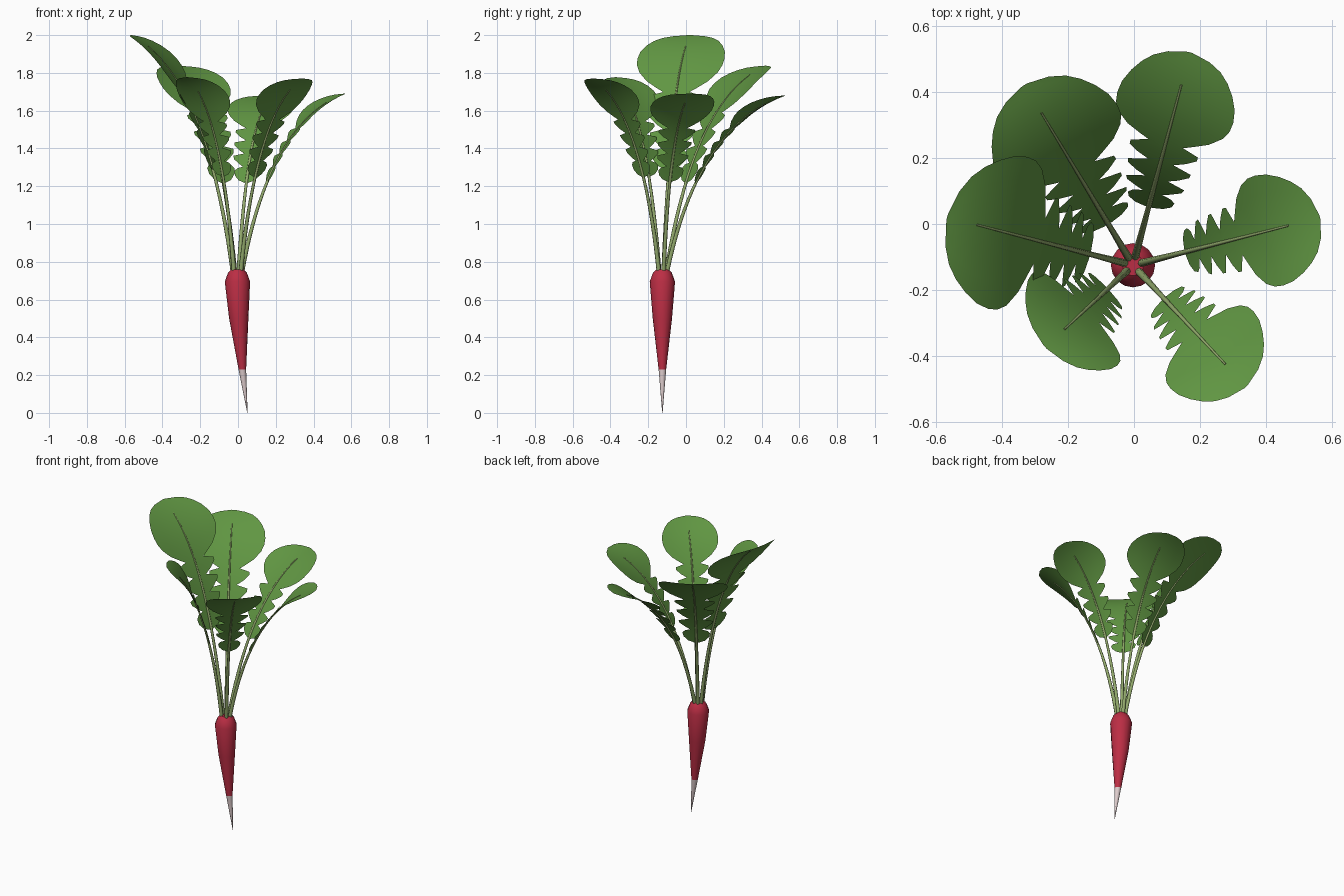
import bpy, bmesh, math
from mathutils import Vector

if "Cube" in bpy.data.objects:
    bpy.data.objects.remove(bpy.data.objects["Cube"])

CX, CY = -0.003, -0.125          # crown position


def material(name, rgb):
    m = bpy.data.materials.new(name)
    m.diffuse_color = (*rgb, 1)
    m.use_nodes = True
    m.node_tree.nodes["Principled BSDF"].inputs["Base Color"].default_value = m.diffuse_color
    return m


RED = material("root_red", (0.50, 0.027, 0.058))
PALE = material("root_tip_pale", (0.72, 0.60, 0.60))
STEM = material("stem_green", (0.29, 0.40, 0.15))
LEAF = material("leaf_green", (0.118, 0.305, 0.055))


def finish(bm, name, mats, angle=40):
    bmesh.ops.recalc_face_normals(bm, faces=bm.faces)
    me = bpy.data.meshes.new(name)
    bm.to_mesh(me)
    bm.free()
    for m in mats:
        me.materials.append(m)
    ob = bpy.data.objects.new(name, me)
    bpy.context.collection.objects.link(ob)
    bpy.context.view_layer.objects.active = ob
    ob.select_set(True)
    bpy.ops.object.shade_smooth_by_angle(angle=math.radians(angle))
    ob.select_set(False)
    return ob


def tube(bm, rings, sides):
    """rings: (centre, radius, axis_u, axis_v)"""
    loops = []
    for c, r, u, v in rings:
        loops.append([bm.verts.new(c + r * (math.cos(t) * u + math.sin(t) * v))
                      for t in (2 * math.pi * i / sides for i in range(sides))])
    for a, b in zip(loops, loops[1:]):
        for i in range(sides):
            j = (i + 1) % sides
            bm.faces.new((a[i], a[j], b[j], b[i]))
    bm.faces.new(loops[0])
    bm.faces.new(loops[-1])


# Tapered root with a pale tip
X, Y = Vector((1, 0, 0)), Vector((0, 1, 0))
root_profile = [(0.76, 0.032, -0.003), (0.742, 0.05, -0.003), (0.695, 0.067, -0.003),
                (0.5, 0.051, 0.004), (0.23, 0.02, 0.023), (0.0, 0.001, 0.05)]
bm = bmesh.new()
tube(bm, [(Vector((x, CY, z)), r, X, Y) for z, r, x in root_profile], 16)
for f in bm.faces:
    f.material_index = int(f.calc_center_median().z < 0.2)
finish(bm, "root", [RED, PALE])

# Blade half-width along its length: four lobe pairs, then a broad end lobe
OUTLINE = [(0, 0.06), (0.02, 0.24), (0.06, 0.37), (0.10, 0.40), (0.125, 0.33), (0.14, 0.17),
           (0.165, 0.30), (0.205, 0.47), (0.235, 0.50), (0.26, 0.20),
           (0.29, 0.36), (0.335, 0.53), (0.36, 0.54), (0.385, 0.22),
           (0.42, 0.42), (0.46, 0.58), (0.485, 0.58), (0.51, 0.30),
           (0.54, 0.48), (0.58, 0.70), (0.64, 0.90), (0.69, 0.98), (0.74, 1.0),
           (0.80, 0.97), (0.86, 0.87), (0.91, 0.74), (0.95, 0.58), (0.98, 0.36), (1, 0.04)]

N = 80


def spine(angle, reach, top):
    """Arching midrib as dense points, plus cumulative lengths"""
    r0, z0 = 0.025, 0.745
    pts = []
    for i in range(N + 1):
        t = i / N
        b1, b2, b3 = 3 * t * (1 - t) ** 2, 3 * t * t * (1 - t), t ** 3
        r = r0 + (reach - r0) * (0.13 * b1 + 0.40 * b2 + b3)
        z = z0 + (top - z0) * (0.41 * b1 + 0.87 * b2 + b3)
        pts.append(Vector((CX + r * math.cos(angle), CY + r * math.sin(angle), z)))
    lens = [0.0]
    for a, b in zip(pts, pts[1:]):
        lens.append(lens[-1] + (b - a).length)
    return pts, lens


def sample(pts, lens, s):
    i = next((k for k in range(N) if lens[k + 1] >= s), N - 1)
    f = (s - lens[i]) / (lens[i + 1] - lens[i])
    return pts[i].lerp(pts[i + 1], f), (pts[i + 1] - pts[i]).normalized()


# name, direction, reach, tip height, half width, where the blade starts
LEAVES = [("right", 14.3, 0.585, 1.69, 0.172, 0.42),
          ("back", 75, 0.668, 1.68, 0.182, 0.42),
          ("back_left", 121, 0.638, 1.838, 0.21, 0.36),
          ("left", 165.5, 0.582, 2.0, 0.238, 0.36),
          ("front_left", 223, 0.364, 1.777, 0.19, 0.41),
          ("front_right", -47, 0.503, 1.77, 0.172, 0.40)]

for name, deg, reach, top, width, start in LEAVES:
    ang = math.radians(deg)
    side = Vector((-math.sin(ang), math.cos(ang), 0))
    pts, lens = spine(ang, reach, top)
    total, s0 = lens[-1], lens[int(start * N)]

    # Lobed leaf blade, gently cupped
    bm = bmesh.new()
    rows = []
    for u, w in OUTLINE:
        c, tan = sample(pts, lens, s0 + u * (total - s0))
        nrm = tan.cross(side).normalized()
        if nrm.z < 0:
            nrm = -nrm
        rows.append([bm.verts.new(c + side * (k / 3 * w * width)
                                  + nrm * (0.02 * (k / 3 * w) ** 2)) for k in range(-3, 4)])
    for a, b in zip(rows, rows[1:]):
        for i in range(6):
            bm.faces.new((a[i], a[i + 1], b[i + 1], b[i]))
    finish(bm, "leaf_blade_" + name, [LEAF], 60)

    # Stem continuing into the midrib
    bm = bmesh.new()
    rings = []
    for i in range(17):
        f = i / 16
        c, tan = sample(pts, lens, f * (total - 0.11))
        rings.append((c, 0.012 * (1 - f) + 0.003 * f, side, tan.cross(side).normalized()))
    tube(bm, rings, 8)
    finish(bm, "stem_" + name, [STEM], 50)
